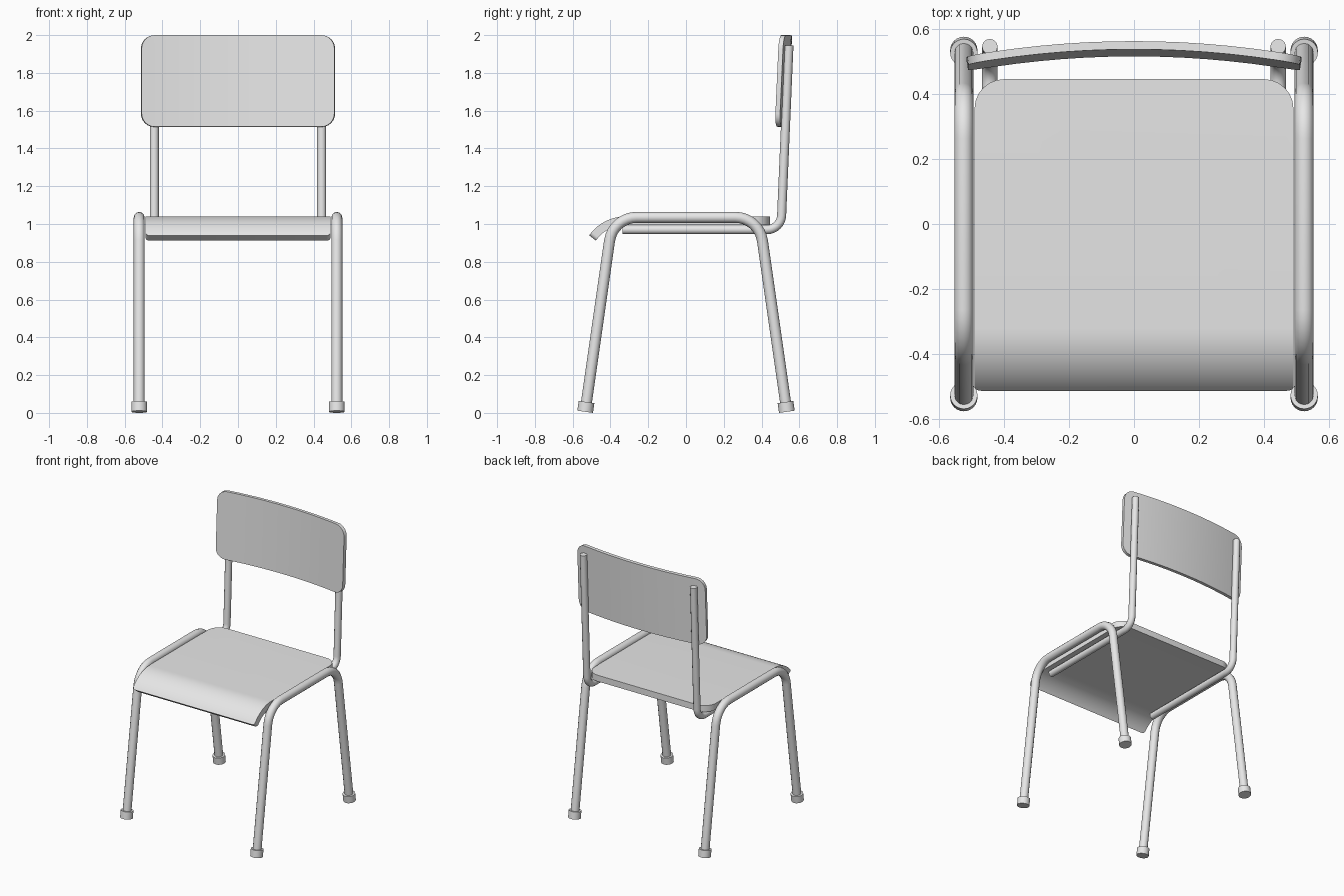
import bpy, bmesh
from math import sin, cos, pi, radians
from mathutils import Vector

cube = bpy.data.objects.get("Cube")
if cube:
    bpy.data.objects.remove(cube, do_unlink=True)

GREY = (0.8, 0.8, 0.8, 1)
mat = bpy.data.materials.new("light grey")
mat.use_nodes = True
mat.diffuse_color = GREY
mat.node_tree.nodes["Principled BSDF"].inputs["Base Color"].default_value = GREY


def finish(obj):
    """Material and smooth shading with sharp edges kept."""
    if not obj.data.materials:
        obj.data.materials.append(mat)
    bpy.ops.object.select_all(action="DESELECT")
    obj.select_set(True)
    bpy.context.view_layer.objects.active = obj
    bpy.ops.object.convert(target="MESH")
    bpy.ops.object.shade_smooth_by_angle(angle=radians(35))


def rounded_path(corners, trim, steps=8):
    """Polyline with each inner corner replaced by a circular bend."""
    pts = [corners[0]]
    for a, b, c in zip(corners, corners[1:], corners[2:]):
        u, v = (a - b).normalized(), (c - b).normalized()
        half = u.angle(v) / 2
        mid = (u + v).normalized()
        radius = trim * sin(half) / cos(half)
        centre = b + mid * (trim / cos(half))
        side = (u - mid * u.dot(mid)).normalized()
        sweep = pi / 2 - half
        for i in range(steps + 1):
            t = sweep * (1 - 2 * i / steps)
            pts.append(centre + (side * sin(t) - mid * cos(t)) * radius)
    return pts + [corners[-1]]


def tube(name, pts, radius):
    curve = bpy.data.curves.new(name, "CURVE")
    curve.dimensions = "3D"
    curve.bevel_depth = radius
    curve.bevel_resolution = 4
    curve.use_fill_caps = True
    spline = curve.splines.new("POLY")
    spline.points.add(len(pts) - 1)
    for p, co in zip(spline.points, pts):
        p.co = (*co, 1)
    obj = bpy.data.objects.new(name, curve)
    bpy.context.collection.objects.link(obj)
    finish(obj)


def panel(name, x, low, high, r_low, r_high, cut_axis, cuts, bend, thickness):
    """Rounded sheet cut into strips, bent by a function, then thickened."""
    bm = bmesh.new()
    outline = []
    for sx, cy, r, start in ((1, high, r_high, 0), (-1, high, r_high, 1),
                             (-1, low, r_low, 2), (1, low, r_low, 3)):
        cx = sx * (x - r)
        cy += -r if start < 2 else r
        for i in range(7):
            a = (start + i / 6) * pi / 2
            outline.append(bm.verts.new((cx + r * cos(a), cy + r * sin(a), 0)))
    bm.faces.new(outline)
    for c in cuts:
        bmesh.ops.bisect_plane(bm, geom=bm.verts[:] + bm.edges[:] + bm.faces[:],
                               plane_co=cut_axis * c, plane_no=cut_axis)
    for v in bm.verts:
        v.co = bend(v.co.x, v.co.y)
    mesh = bpy.data.meshes.new(name)
    bm.to_mesh(mesh)
    bm.free()
    obj = bpy.data.objects.new(name, mesh)
    bpy.context.collection.objects.link(obj)
    mod = obj.modifiers.new("thickness", "SOLIDIFY")
    mod.thickness = thickness
    mod.offset = -1
    mod.use_even_offset = True
    finish(obj)


# Seat with a front edge that rolls downwards
SEAT_Z, ROLL_Y, ROLL_R, ROLL_ANGLE = 1.04, -0.32, 0.235, radians(55)


def bend_seat(x, y):
    if y >= ROLL_Y:
        return Vector((x, y, SEAT_Z))
    a = (ROLL_Y - y) / ROLL_R
    return Vector((x, ROLL_Y - ROLL_R * sin(a), SEAT_Z - ROLL_R * (1 - cos(a))))


roll = ROLL_R * ROLL_ANGLE
panel("seat", 0.49, ROLL_Y - roll, 0.445, 0.02, 0.09, Vector((0, 1, 0)),
      [ROLL_Y - roll * i / 10 for i in range(10)], bend_seat, 0.045)


# Backrest, curved across its width and leaning back
def bend_back(x, z):
    return Vector((x, 0.537 - 0.045 * (x / 0.51) ** 2 - 0.045 * (2 - z), z))


panel("backrest", 0.51, 1.515, 2.0, 0.07, 0.07, Vector((1, 0, 0)),
      [0.0729 * i for i in range(-6, 7)], bend_back, 0.025)

for side, s in (("left", 1), ("right", -1)):
    # Side frame: front leg, seat rail and back leg in one bent tube
    x = s * 0.523
    foot_y, top_y, top_z = 0.534, 0.387, 1.035
    corners = [Vector((x, -foot_y, 0.006)), Vector((x, -top_y, top_z)),
               Vector((x, top_y, top_z)), Vector((x, foot_y, 0.006))]
    tube(side + "_leg_frame", rounded_path(corners, 0.125), 0.029)

    # Foot caps
    for end, foot, knee in (("front", *corners[:2]), ("back", *corners[:1:-1])):
        axis = (knee - foot).normalized()
        bpy.ops.mesh.primitive_cylinder_add(
            vertices=24, radius=0.042, depth=0.052, location=foot + axis * 0.026,
            rotation=axis.to_track_quat("Z", "Y").to_euler())
        cap = bpy.context.object
        cap.name = f"{side}_{end}_foot"
        finish(cap)

    # Backrest support: rail under the seat that turns up behind it
    x = s * 0.443
    tube(side + "_back_support", rounded_path(
        [Vector((x, -0.335, 0.97)), Vector((x, 0.503, 0.97)),
         Vector((x, 0.545, 1.945))], 0.075), 0.024)
